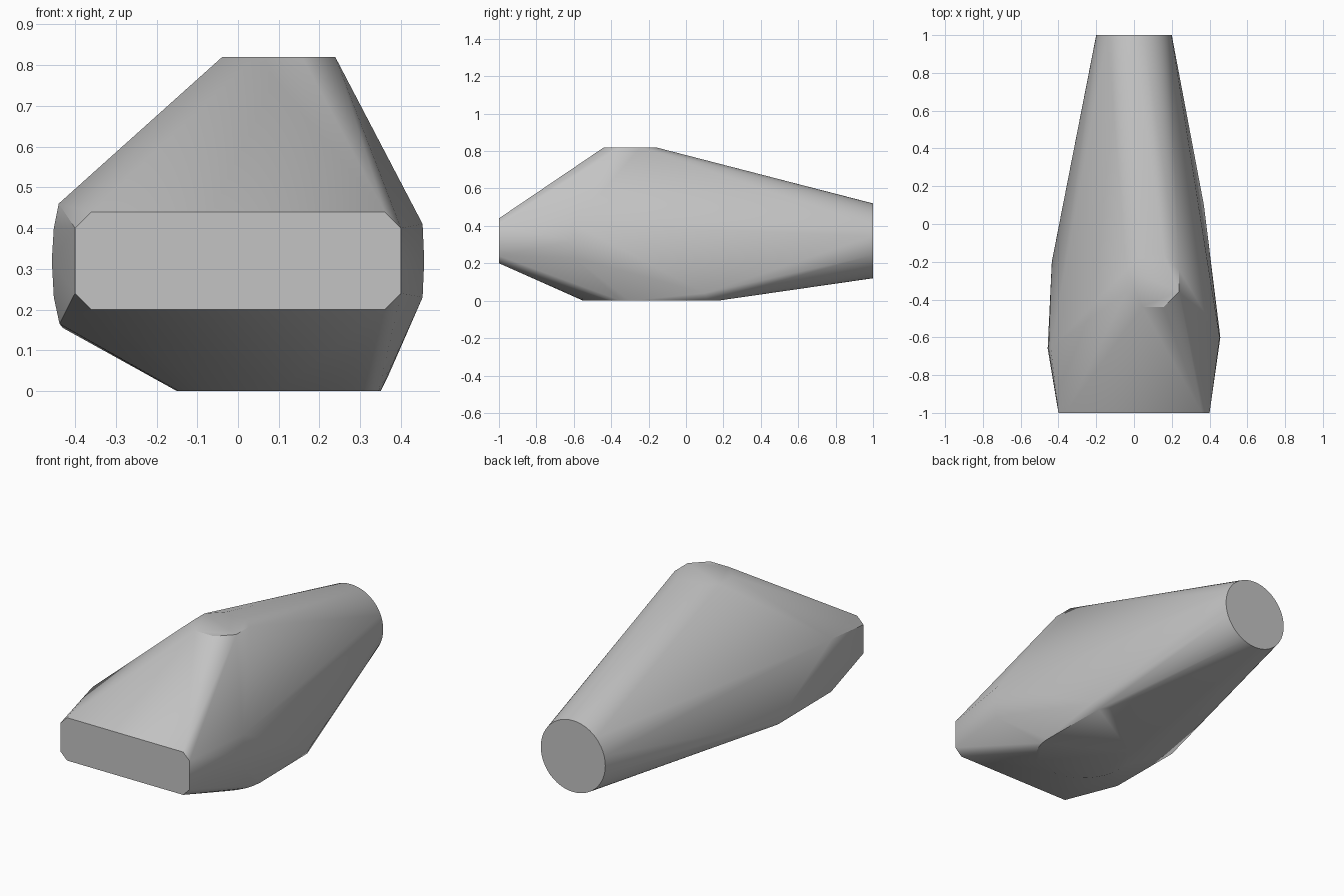
import bpy
import bmesh
from math import cos, sin, tau, radians
from mathutils import Vector

cube = bpy.data.objects.get("Cube")
if cube:
    bpy.data.objects.remove(cube, do_unlink=True)


def ring(centre, radius, sides, u, v, turn=0.0):
    """Points of a regular polygon spanned by the axes u and v."""
    c, u, v = Vector(centre), Vector(u), Vector(v)
    angles = [tau * (i + turn) / sides for i in range(sides)]
    return [c + radius * (cos(a) * u + sin(a) * v) for a in angles]


X, Y, Z = (1, 0, 0), (0, 1, 0), (0, 0, 1)
points = []

# Round rear end
points += ring((0, 1, 0.32), 0.2, 48, X, Z)

# Flat nose with chamfered corners
for sx in (-1, 1):
    for sz in (-1, 1):
        points.append(Vector((sx * 0.40, -1, 0.32 + sz * 0.08)))
        points.append(Vector((sx * 0.36, -1, 0.32 + sz * 0.12)))

# Small flat top and wide round underside, both off centre
points += ring((0.1, -0.3, 0.82), 0.15, 8, X, Y, 0.5)
points += ring((0.1, -0.3, 0), 0.25, 32, X, Y)

# Left cheek, and the low corner behind it
for x, z in ((0.453, 0.41), (0.457, 0.32), (0.453, 0.23)):
    points.append(Vector((x, -0.6, z)))
points += [Vector(p) for p in ((0.37, 0.1, 0.04), (0.345, 0.12, 0), (0.31, 0.17, 0))]

# Right cheek, and the low corner behind it
for x, z in ((-0.44, 0.46), (-0.452, 0.40), (-0.457, 0.32), (-0.452, 0.23), (-0.438, 0.165)):
    points.append(Vector((x, -0.66, z)))
points += [Vector(p) for p in ((-0.435, -0.2, 0.175), (-0.43, -0.2, 0.155))]

# Shrink-wrapped shell around all the sections
bm = bmesh.new()
for p in points:
    bm.verts.new(p)
hull = bmesh.ops.convex_hull(bm, input=bm.verts[:])
loose = {g for g in hull["geom_interior"] + hull["geom_unused"]
         if isinstance(g, bmesh.types.BMVert)}
bmesh.ops.delete(bm, geom=list(loose), context="VERTS")
bmesh.ops.dissolve_limit(bm, angle_limit=radians(0.5), verts=bm.verts[:], edges=bm.edges[:])
bmesh.ops.recalc_face_normals(bm, faces=bm.faces[:])
mesh = bpy.data.meshes.new("body_shell")
bm.to_mesh(mesh)
bm.free()

body = bpy.data.objects.new("body_shell", mesh)
bpy.context.collection.objects.link(body)

# Plain grey finish
grey = bpy.data.materials.new("plain_grey")
grey.use_nodes = True
colour = (0.55, 0.55, 0.55, 1)
grey.diffuse_color = colour
for node in grey.node_tree.nodes:
    if node.type == "BSDF_PRINCIPLED":
        node.inputs["Base Color"].default_value = colour
mesh.materials.append(grey)

# Smooth rounded areas, crisp main edges
bpy.ops.object.select_all(action="DESELECT")
body.select_set(True)
bpy.context.view_layer.objects.active = body
bpy.ops.object.shade_smooth_by_angle(angle=radians(30))
